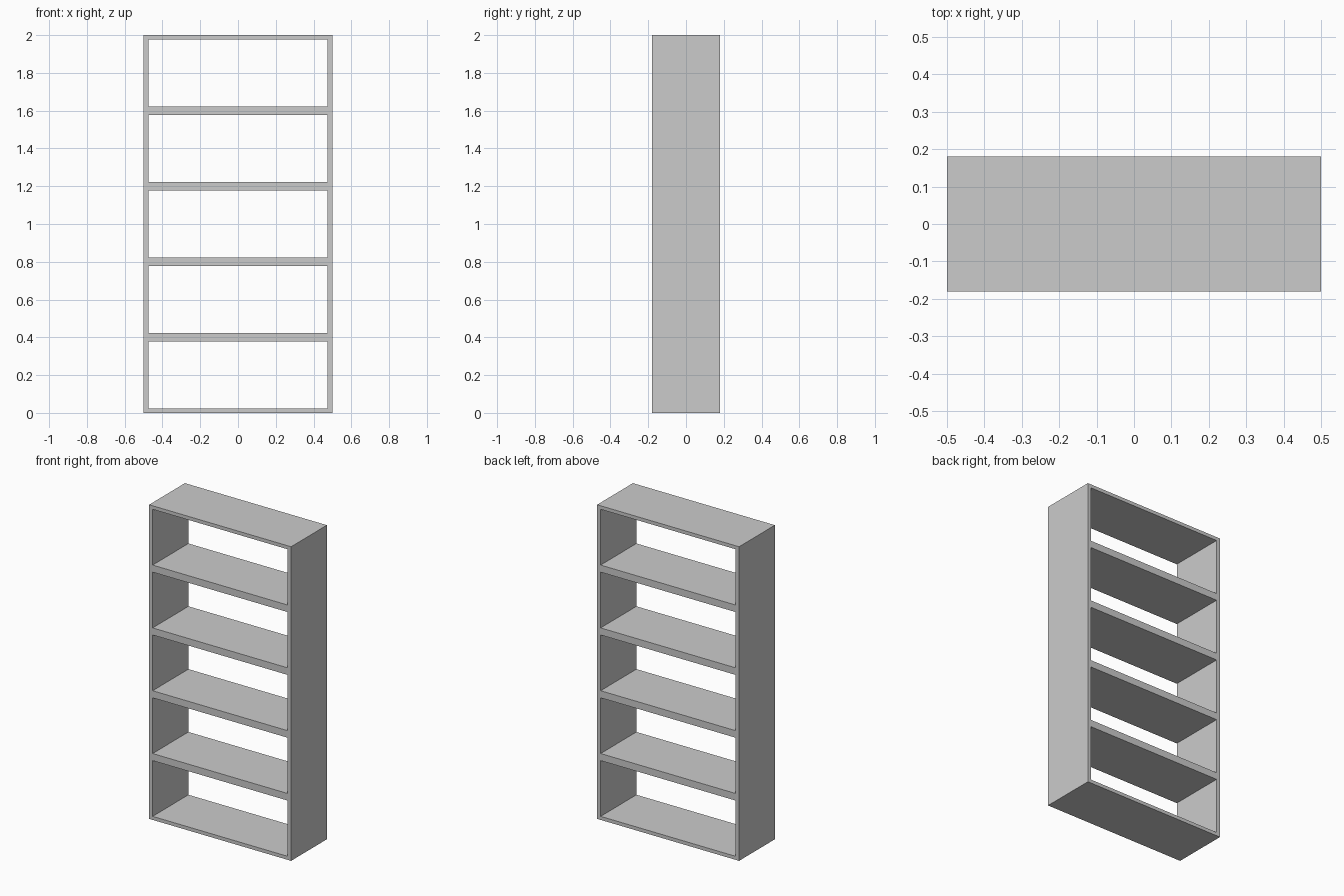
import bpy, bmesh
from mathutils import Matrix

if "Cube" in bpy.data.objects:
    bpy.data.objects.remove(bpy.data.objects["Cube"])

WIDTH, DEPTH, HEIGHT = 1.0, 0.36, 2.0
BAYS = 5
SIDE = 0.025            # side panel thickness
BOARD = 0.0225          # top and bottom board; shelves are twice this
PITCH = HEIGHT / BAYS


def boxes(name, items):
    """One mesh object made of boxes, each given as (size, centre)."""
    bm = bmesh.new()
    for size, centre in items:
        bmesh.ops.create_cube(
            bm, size=1,
            matrix=Matrix.Translation(centre) @ Matrix.Diagonal((*size, 1)))
    mesh = bpy.data.meshes.new(name)
    bm.to_mesh(mesh)
    bm.free()
    obj = bpy.data.objects.new(name, mesh)
    bpy.context.collection.objects.link(obj)
    return obj


# Solid body of the bookcase
bookcase = boxes("bookcase", [((WIDTH, DEPTH, HEIGHT), (0, 0, HEIGHT / 2))])

# Open bays, cut right through from front to back
bay_size = (WIDTH - 2 * SIDE, DEPTH + 0.2, PITCH - 2 * BOARD)
bays = boxes("bay_cutter",
             [(bay_size, (0, 0, (i + 0.5) * PITCH)) for i in range(BAYS)])
bays.hide_render = True
bays.hide_set(True)

cut = bookcase.modifiers.new("open_bays", 'BOOLEAN')
cut.operation = 'DIFFERENCE'
cut.solver = 'EXACT'
cut.object = bays
